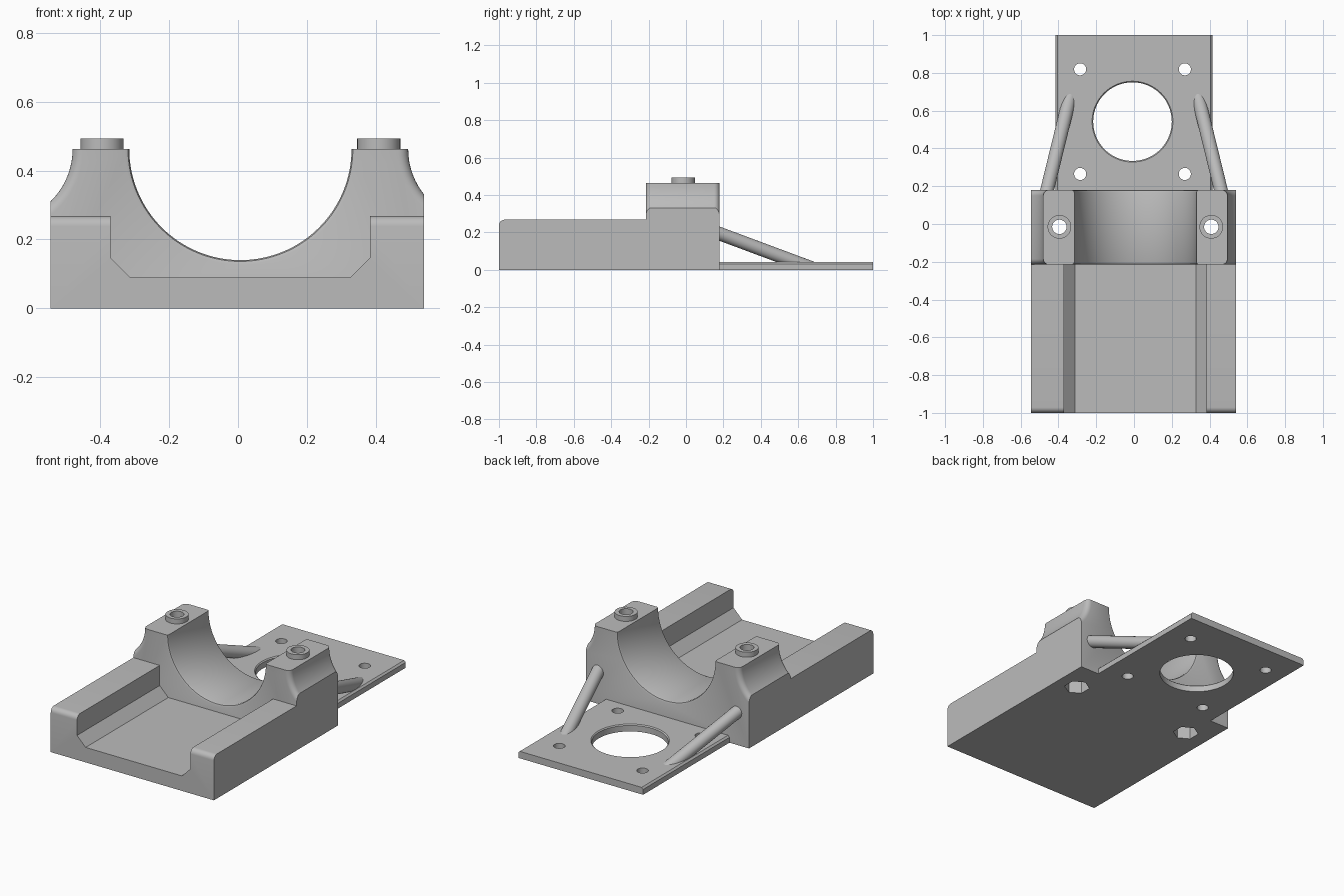
import bpy, bmesh, math
from mathutils import Vector

if "Cube" in bpy.data.objects:
    bpy.data.objects.remove(bpy.data.objects["Cube"], do_unlink=True)

grey = bpy.data.materials.new("plain_grey")
grey.use_nodes = True
COLOR = (0.5, 0.5, 0.5, 1)
grey.diffuse_color = COLOR
grey.node_tree.nodes["Principled BSDF"].inputs["Base Color"].default_value = COLOR

LEFT, RIGHT = -0.545, 0.54      # outer sides of the body
FRONT, STEP, REAR = -1.0, -0.215, 0.18
MID = 0.007                     # centre line of bore and channel
TOP, BORE = 0.463, 0.323


def add_object(name, bm):
    bmesh.ops.recalc_face_normals(bm, faces=bm.faces)
    mesh = bpy.data.meshes.new(name)
    bm.to_mesh(mesh)
    bm.free()
    mesh.materials.append(grey)
    obj = bpy.data.objects.new(name, mesh)
    bpy.context.scene.collection.objects.link(obj)
    return obj


def extrude_profile(points, y0, y1):
    """Prism from an x-z outline."""
    bm = bmesh.new()
    face = bm.faces.new([bm.verts.new((x, y0, z)) for x, z in points])
    geom = bmesh.ops.extrude_face_region(bm, geom=[face])["geom"]
    verts = [g for g in geom if isinstance(g, bmesh.types.BMVert)]
    bmesh.ops.translate(bm, verts=verts, vec=(0, y1 - y0, 0))
    return bm


def bevel_where(bm, test, offset, segments):
    """Bevel the edges whose two ends both pass the test at one y."""
    edges = [e for e in bm.edges
             if abs(e.verts[0].co.y - e.verts[1].co.y) < 1e-5
             and all(test(v.co) for v in e.verts)]
    bmesh.ops.bevel(bm, geom=edges, offset=offset, offset_type='OFFSET',
                    segments=segments, profile=0.5, affect='EDGES')


def cylinder(name, x, y, z0, z1, radius, sides=48, top_radius=None):
    bm = bmesh.new()
    bmesh.ops.create_cone(bm, cap_ends=True, segments=sides, radius1=radius,
                          radius2=radius if top_radius is None else top_radius,
                          depth=z1 - z0)
    bmesh.ops.translate(bm, verts=bm.verts, vec=(x, y, (z0 + z1) / 2))
    return add_object(name, bm)


def combine(obj, tool, operation):
    mod = obj.modifiers.new("combine", 'BOOLEAN')
    mod.operation, mod.object, mod.solver = operation, tool, 'EXACT'
    bpy.context.view_layer.update()
    graph = bpy.context.evaluated_depsgraph_get()
    mesh = bpy.data.meshes.new_from_object(obj.evaluated_get(graph))
    obj.modifiers.clear()
    obj.data = mesh
    bpy.data.objects.remove(tool, do_unlink=True)


# Channel base: two rails with a sloped trough between them
FLOOR, SLOPE, RAIL = 0.09, 0.147, 0.268
trough = [(LEFT, 0), (LEFT, RAIL), (MID - 0.377, RAIL), (MID - 0.377, SLOPE),
          (MID - 0.32, FLOOR), (MID + 0.32, FLOOR), (MID + 0.377, SLOPE),
          (MID + 0.377, RAIL), (RIGHT, RAIL), (RIGHT, 0)]
bm = extrude_profile(trough, FRONT, STEP)
bevel_where(bm, lambda c: c.y < FRONT + 0.001 and c.z > RAIL - 0.001, 0.03, 6)
channel_base = add_object("channel_base", bm)

# Bearing block: flared shoulders and a half-round bore
FLARE, HALF = 0.2126, 0.4875
flare = []
for i in range(16):
    a = math.radians(75) * i / 15
    flare.append((HALF + FLARE * (1 - math.cos(a)), TOP - FLARE * math.sin(a)))
outer = [(MID + x, z) for x, z in flare]
outline = [(MID - x, z) for x, z in reversed(flare)]
for i in range(65):
    a = math.pi + math.pi * i / 64
    outline.append((MID + BORE * math.cos(a), TOP + BORE * math.sin(a)))
outline += outer + [(outer[-1][0], 0), (outline[0][0], 0)]


def on_flare(c):
    return abs(c.x - MID) > HALF - 0.001 and c.z > 0.1


def on_bore(c):
    return abs(math.hypot(c.x - MID, c.z - TOP) - BORE) < 0.001


bm = extrude_profile(outline, STEP, REAR)
bevel_where(bm, on_flare, 0.03, 6)
bevel_where(bm, on_bore, 0.013, 2)
bearing_block = add_object("bearing_block", bm)
sides = [(LEFT, -0.1), (LEFT, 0.6), (RIGHT, 0.6), (RIGHT, -0.1)]
combine(bearing_block, add_object("side_trim", extrude_profile(sides, -0.4, 0.4)),
        'INTERSECT')

# Bolt bosses, through holes and hexagonal nut pockets
for side in (-1, 1):
    x, y = MID + side * 0.402, -0.015
    combine(bearing_block, cylinder("boss", x, y, 0.4, 0.493, 0.0625), 'UNION')
    combine(bearing_block, cylinder("bolt_hole", x, y, -0.1, 0.6, 0.038), 'DIFFERENCE')
    combine(bearing_block, cylinder("nut_pocket", x, y, -0.1, 0.12, 0.072, 6), 'DIFFERENCE')

# Mounting plate with chamfered long edges
W, T, C = 0.415, 0.042, 0.01
section = [(-W, 0), (-W, T - C), (C - W, T), (W - C, T), (W, T - C), (W, 0)]
mounting_plate = add_object("mounting_plate", extrude_profile(section, REAR, 1.0))
PX, PY = -0.008, 0.542
combine(mounting_plate, cylinder("centre_hole", PX, PY, -0.1, 0.1, 0.208, 96), 'DIFFERENCE')
combine(mounting_plate, cylinder("hole_chamfer", PX, PY, T - 0.008, T + 0.008, 0.206, 96, 0.222),
        'DIFFERENCE')
for sx in (-1, 1):
    for sy in (-1, 1):
        combine(mounting_plate, cylinder("screw_hole", PX + sx * 0.277, PY + sy * 0.277,
                                         -0.1, 0.1, 0.032, 32), 'DIFFERENCE')

# Diagonal braces from the block down into the plate
braces = []
for name, side in (("right_brace", -1), ("left_brace", 1)):
    at_block = Vector((side * 0.46, REAR, 0.193))
    at_plate = Vector((side * 0.345, 0.65, 0.018))
    step = at_plate - at_block
    start, end = at_block - step * 0.1, at_plate + step * 0.4
    bm = bmesh.new()
    bmesh.ops.create_cone(bm, cap_ends=True, segments=32, radius1=0.036,
                          radius2=0.036, depth=(end - start).length)
    bmesh.ops.rotate(bm, verts=bm.verts, matrix=step.to_track_quat('Z', 'Y').to_matrix())
    bmesh.ops.translate(bm, verts=bm.verts, vec=(start + end) / 2)
    # Trim the foot inside the plate thickness
    cut = bmesh.ops.bisect_plane(bm, geom=bm.verts[:] + bm.edges[:] + bm.faces[:],
                                 plane_co=(0, 0, 0.02), plane_no=(0, 0, 1),
                                 clear_inner=True)["geom_cut"]
    bmesh.ops.edgeloop_fill(bm, edges=[g for g in cut if isinstance(g, bmesh.types.BMEdge)])
    braces.append(add_object(name, bm))

# Smooth curved surfaces while keeping hard edges
bpy.ops.object.select_all(action='DESELECT')
for obj in [channel_base, bearing_block, mounting_plate] + braces:
    obj.select_set(True)
    bpy.context.view_layer.objects.active = obj
bpy.ops.object.shade_smooth_by_angle(angle=math.radians(30))
